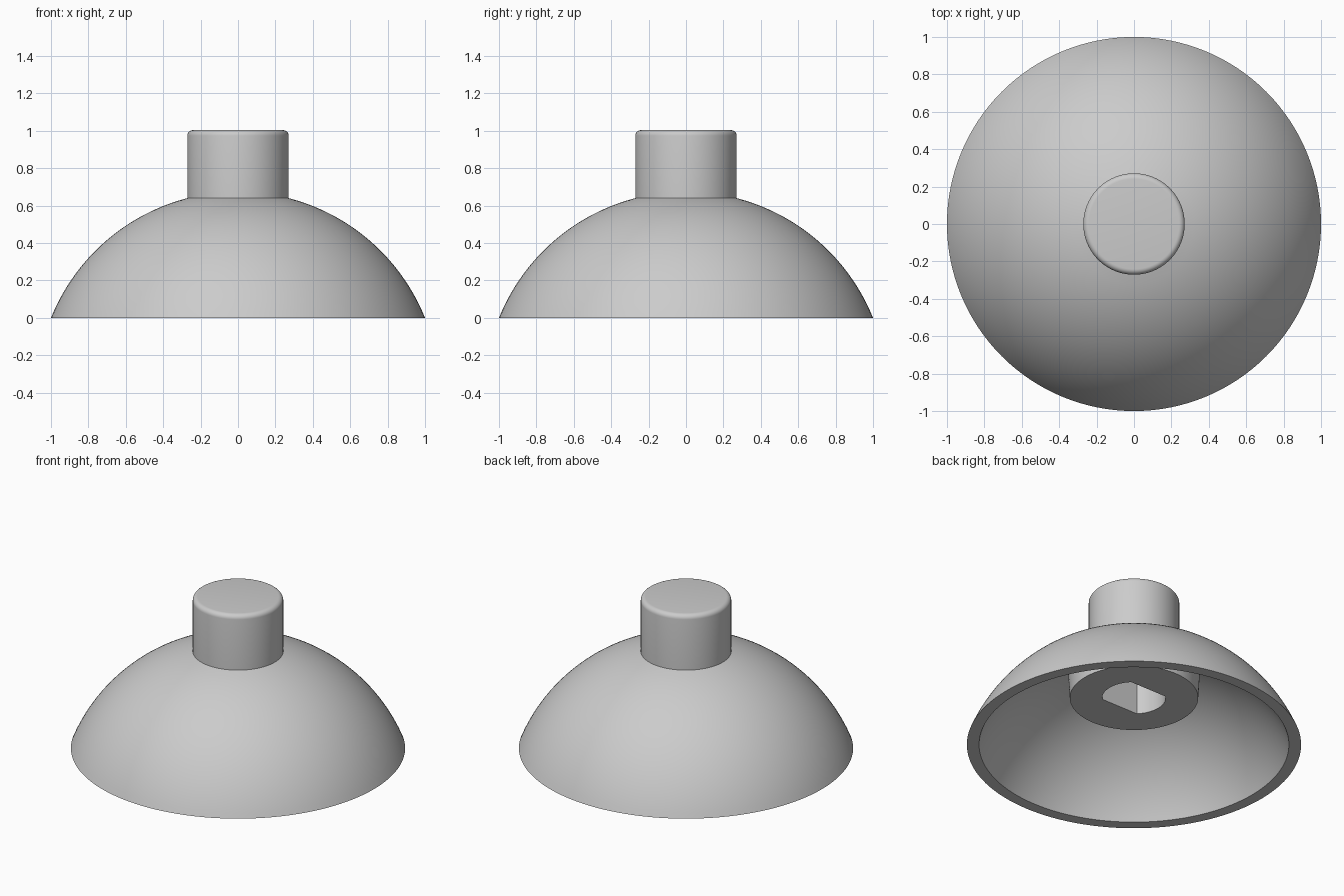
import bpy, bmesh
from math import sin, cos, pi, sqrt, radians

cube = bpy.data.objects.get("Cube")
if cube:
    bpy.data.objects.remove(cube, do_unlink=True)

SEG = 128
OUTER = (1.0783, -0.4034)    # radius and centre height of the outer dome sphere
INNER = (1.0219, -0.43)      # same for the inner sphere
STEM_R, STEM_TOP, FILLET = 0.271, 1.004, 0.03
BOSS_TOP_R, BOSS_R, BOSS_Z = 0.395, 0.384, 0.323
SOCKET_R, FLAT_Y, SOCKET_TOP = 0.19, 0.1344, 0.8

grey = bpy.data.materials.new("grey plastic")
grey.use_nodes = True
colour = (0.6, 0.6, 0.6, 1)
grey.diffuse_color = colour
grey.node_tree.nodes["Principled BSDF"].inputs["Base Color"].default_value = colour


def sphere_z(r, sphere):
    radius, centre = sphere
    return sqrt(radius * radius - r * r) + centre


def sphere_arc(r0, r1, sphere, steps=32):
    """Points (r, z) along a dome, evenly spaced in radius squared."""
    rs = [sqrt(r0 * r0 + (r1 * r1 - r0 * r0) * i / steps) for i in range(steps + 1)]
    return [(r, sphere_z(r, sphere)) for r in rs]


def lathe(name, profile):
    """Revolve (r, z) points; r may be a function of the angle, r = 0 is a pole."""
    bm = bmesh.new()
    rings = []
    for r, z in profile:
        if r == 0:
            rings.append([bm.verts.new((0, 0, z))] * SEG)
            continue
        ring = []
        for i in range(SEG):
            a = 2 * pi * i / SEG
            rad = r(a) if callable(r) else r
            ring.append(bm.verts.new((rad * cos(a), rad * sin(a), z)))
        rings.append(ring)
    for low, high in zip(rings, rings[1:]):
        for i in range(SEG):
            j = (i + 1) % SEG
            corners = list(dict.fromkeys((low[i], low[j], high[j], high[i])))
            bm.faces.new(corners)
    mesh = bpy.data.meshes.new(name)
    bm.to_mesh(mesh)
    bm.free()
    mesh.materials.append(grey)
    obj = bpy.data.objects.new(name, mesh)
    bpy.context.collection.objects.link(obj)
    bpy.ops.object.select_all(action='DESELECT')
    obj.select_set(True)
    bpy.context.view_layer.objects.active = obj
    bpy.ops.object.shade_smooth_by_angle(angle=radians(30))


def socket(a):
    """Round bore with flats at the front and back."""
    return min(SOCKET_R, FLAT_Y / max(abs(sin(a)), 1e-6))


# Dome shell: inside, flat rim, outside
lathe("dome_shell", sphere_arc(BOSS_TOP_R, 0.927, INNER) + sphere_arc(1, STEM_R, OUTER))

# Stem with rounded top edge
edge = [(STEM_R - FILLET + FILLET * cos(t * pi / 12),
         STEM_TOP - FILLET + FILLET * sin(t * pi / 12)) for t in range(7)]
lathe("stem", [(STEM_R, sphere_z(STEM_R, OUTER))] + edge + [(0, STEM_TOP)])

# Inner boss, slightly tapered, with its blind socket
lathe("inner_boss", [(0, SOCKET_TOP), (socket, SOCKET_TOP), (socket, BOSS_Z),
                     (BOSS_R, BOSS_Z), (BOSS_TOP_R, sphere_z(BOSS_TOP_R, INNER))])
